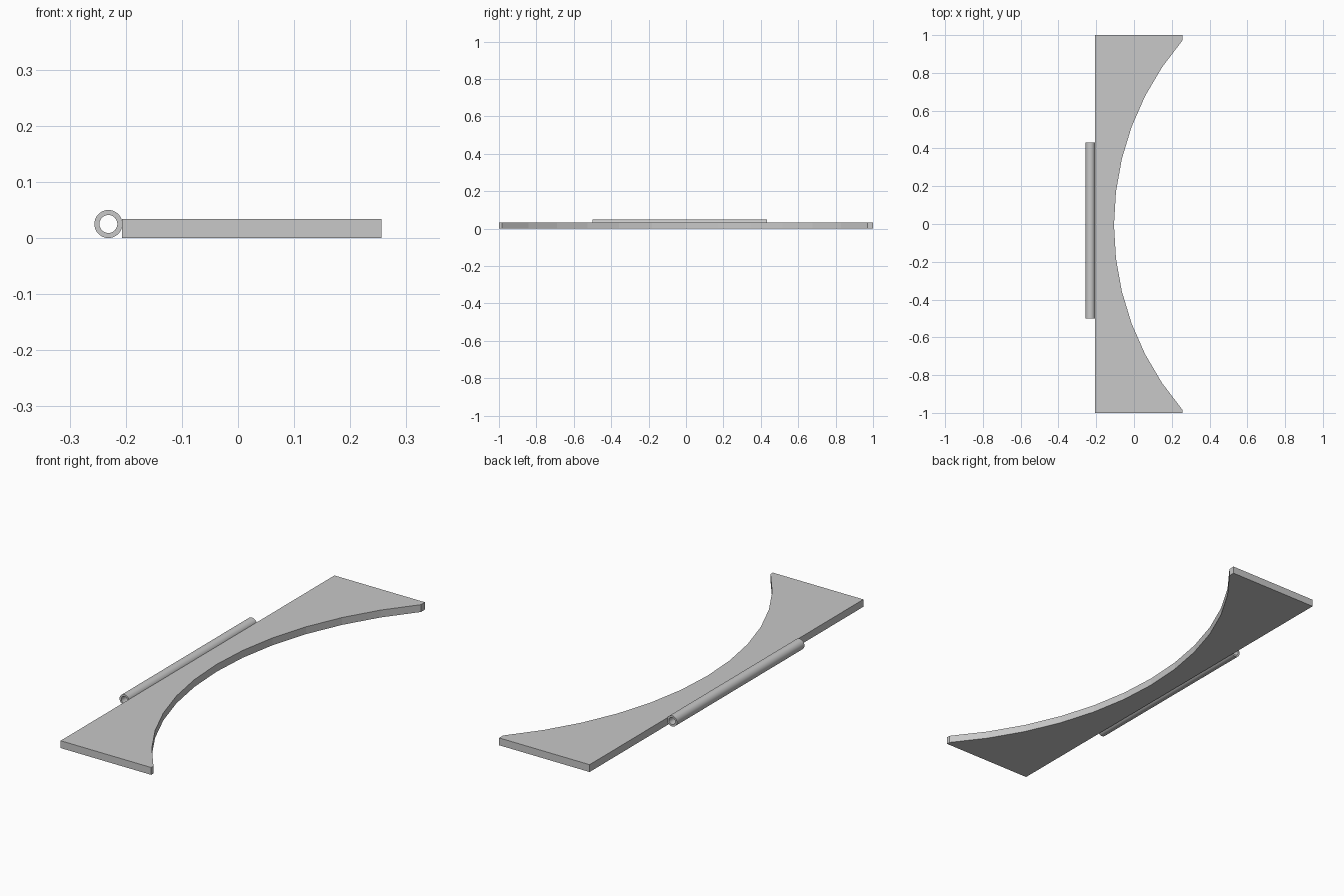
import bpy
import bmesh
from math import sin, cos, asin, pi, radians

cube = bpy.data.objects.get("Cube")
if cube:
    bpy.data.objects.remove(cube, do_unlink=True)

grey = bpy.data.materials.new("plain grey")
grey.use_nodes = True
colour = (0.58, 0.58, 0.58, 1)
grey.diffuse_color = colour
grey.node_tree.nodes["Principled BSDF"].inputs["Base Color"].default_value = colour


def add_object(name, bm):
    bmesh.ops.recalc_face_normals(bm, faces=bm.faces)
    mesh = bpy.data.meshes.new(name)
    bm.to_mesh(mesh)
    bm.free()
    mesh.materials.append(grey)
    obj = bpy.data.objects.new(name, mesh)
    bpy.context.collection.objects.link(obj)
    return obj


# Flat plate with a faceted circular bite out of its left side
LEFT, RIGHT, THICK = 0.256, -0.207, 0.034
BITE_X, BITE_Y, RADIUS, STEPS = -0.106, -0.006, 1.5, 6
sweep = asin(0.977 / RADIUS)
arc = []
for i in range(-STEPS, STEPS + 1):
    a = sweep * i / STEPS
    arc.append((min(LEFT, BITE_X + RADIUS * (1 - cos(a))), BITE_Y + RADIUS * sin(a)))
outline = [(RIGHT, 1), (RIGHT, -1), (LEFT, -1)] + arc + [(LEFT, 1)]

bm = bmesh.new()
base = bm.faces.new([bm.verts.new((x, y, 0)) for x, y in outline])
top = bmesh.ops.extrude_face_region(bm, geom=[base])["geom"]
bmesh.ops.translate(bm, vec=(0, 0, THICK),
                    verts=[v for v in top if isinstance(v, bmesh.types.BMVert)])
add_object("curved_plate", bm)

# Hollow hinge tube along the straight edge
SIDES, OUTER, INNER = 32, 0.025, 0.016
FRONT, BACK = -0.5, 0.432
bm = bmesh.new()
rings = []
for r, y in ((OUTER, FRONT), (OUTER, BACK), (INNER, BACK), (INNER, FRONT)):
    rings.append([bm.verts.new((-0.231 + r * cos(2 * pi * i / SIDES), y,
                                OUTER + r * sin(2 * pi * i / SIDES)))
                  for i in range(SIDES)])
for k in range(len(rings)):
    a, b = rings[k], rings[(k + 1) % len(rings)]
    for i in range(SIDES):
        j = (i + 1) % SIDES
        bm.faces.new((a[i], a[j], b[j], b[i]))
tube = add_object("hinge_tube", bm)

bpy.ops.object.select_all(action="DESELECT")
tube.select_set(True)
bpy.context.view_layer.objects.active = tube
bpy.ops.object.shade_smooth_by_angle(angle=radians(30))
